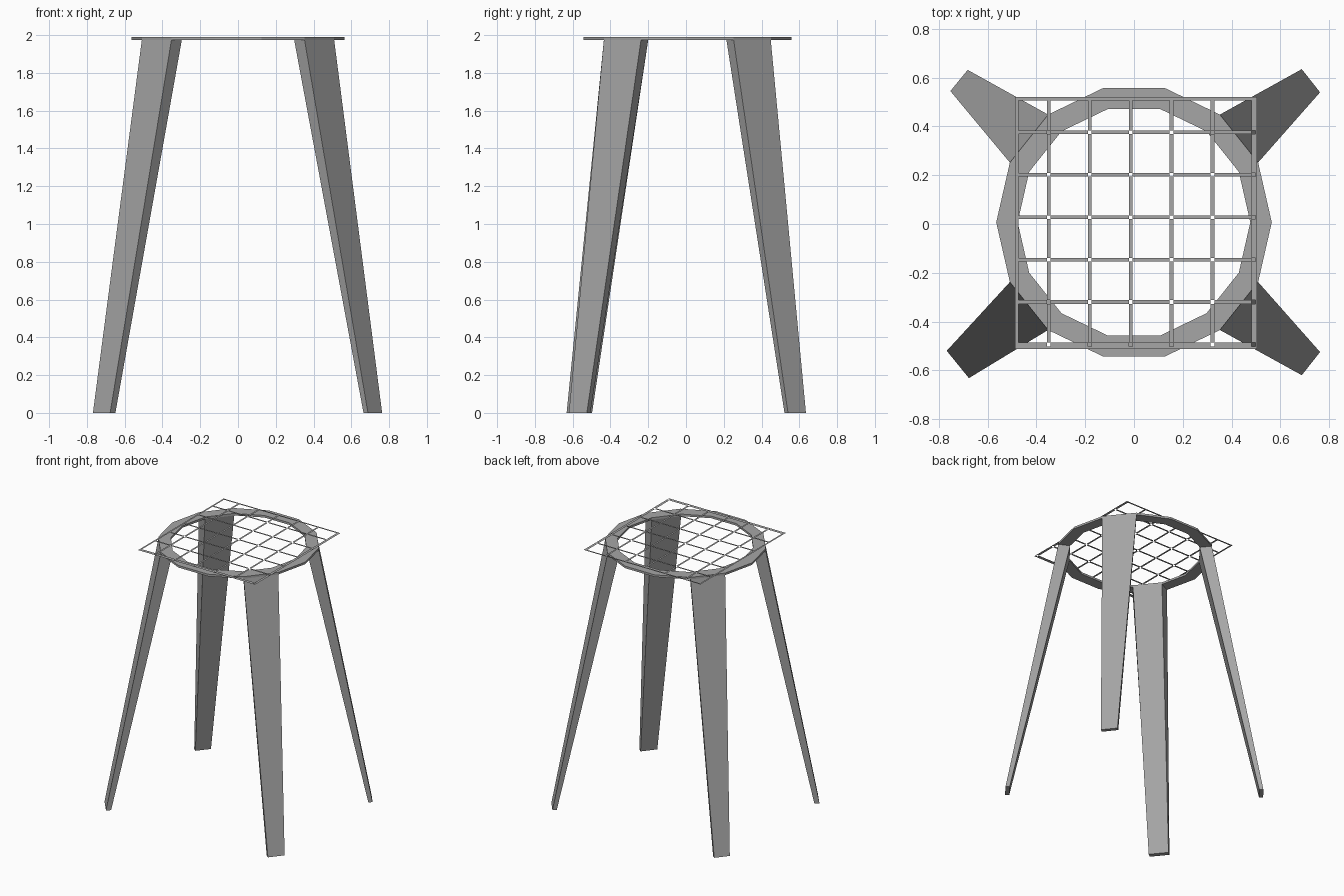
import bpy, bmesh, math
from mathutils import Vector

cube = bpy.data.objects.get("Cube")
if cube:
    bpy.data.objects.remove(cube)

grey = bpy.data.materials.new("mid_grey")
grey.use_nodes = True
grey.diffuse_color = (0.38, 0.38, 0.38, 1)
grey.node_tree.nodes["Principled BSDF"].inputs["Base Color"].default_value = (0.38, 0.38, 0.38, 1)

SIDES, CENTRE_Y = 14, 0.007
OUTER, INNER = 0.565, 0.477
RING_LOW, RING_HIGH, GRID_Z = 1.975, 1.991, 2.0


def finish(bm, name, fix_normals=True):
    if fix_normals:
        bmesh.ops.recalc_face_normals(bm, faces=bm.faces[:])
    mesh = bpy.data.meshes.new(name)
    bm.to_mesh(mesh)
    bm.free()
    mesh.materials.append(grey)
    bpy.context.collection.objects.link(bpy.data.objects.new(name, mesh))


def ring_point(radius, step, z):
    a = 2 * math.pi * step / SIDES
    return Vector((radius * math.cos(a), CENTRE_Y + radius * math.sin(a), z))


# Flat fourteen-sided seat ring
bm = bmesh.new()
section = [(OUTER, RING_LOW), (OUTER, RING_HIGH), (INNER, RING_HIGH), (INNER, RING_LOW)]
loops = [[bm.verts.new(ring_point(r, i, z)) for r, z in section] for i in range(SIDES)]
for i in range(SIDES):
    a, b = loops[i], loops[(i + 1) % SIDES]
    for j in range(4):
        k = (j + 1) % 4
        bm.faces.new((a[j], b[j], b[k], a[k]))
finish(bm, "seat_ring")


# Tapered splayed legs, each hung from one segment of the ring
def leg(name, step, foot_a, foot_b, thickness=0.03):
    a, b = Vector((*foot_a, 0)), Vector((*foot_b, 0))
    across = (b - a).normalized()
    inward = Vector((-across.y, across.x, 0))
    if inward.dot(a) > 0:
        inward = -inward
    inward *= thickness
    low = [a, b, b + inward, a + inward]
    high = [ring_point(OUTER, step, RING_LOW), ring_point(OUTER, step + 1, RING_LOW),
            ring_point(INNER, step + 1, RING_LOW), ring_point(INNER, step, RING_LOW)]
    bm = bmesh.new()
    lo, hi = [[bm.verts.new(p) for p in pts] for pts in (low, high)]
    bm.faces.new(lo)
    bm.faces.new(hi)
    for i in range(4):
        j = (i + 1) % 4
        bm.faces.new((lo[i], lo[j], hi[j], hi[i]))
    finish(bm, name)


leg("leg_back_left", 1, (0.763, 0.54), (0.688, 0.635))
leg("leg_back_right", 5, (-0.682, 0.632), (-0.753, 0.545))
leg("leg_front_right", 8, (-0.768, -0.52), (-0.677, -0.632), 0.036)
leg("leg_front_left", 12, (0.688, -0.62), (0.763, -0.525))


# Thin flat lattice with open crossings inside a narrow frame
def strip(bm, x0, x1, y0, y1):
    bm.faces.new([bm.verts.new((x, y, GRID_Z))
                  for x, y in ((x0, y0), (x1, y0), (x1, y1), (x0, y1))])


HALF = 0.0075
columns = [-0.35 + 0.168 * i for i in range(6)]
rows = [-0.494 + 0.174 * i for i in range(6)]
left, right = -0.473, columns[-1] + HALF
bottom, top = rows[0] - HALF, 0.507


def gaps(start, centres, end):
    """Spans between the crossings, skipping the crossings themselves."""
    edges = [start] + [c + s for c in centres for s in (-HALF, HALF)] + [end]
    return [(a, b) for a, b in zip(edges[::2], edges[1::2]) if b - a > 0.001]


bm = bmesh.new()
for x in columns:
    for y0, y1 in gaps(bottom, rows, top):
        strip(bm, x - HALF, x + HALF, y0, y1)
for y in rows:
    for x0, x1 in gaps(left, columns, right):
        strip(bm, x0, x1, y - HALF, y + HALF)
far_left, far_right = left - 0.014, right + 0.006
far_bottom, far_top = bottom - 0.012, top + 0.014
strip(bm, far_left, left, far_bottom, far_top)
strip(bm, right, far_right, far_bottom, far_top)
strip(bm, left, right, top, far_top)
strip(bm, left, right, far_bottom, bottom)
finish(bm, "seat_lattice", False)
